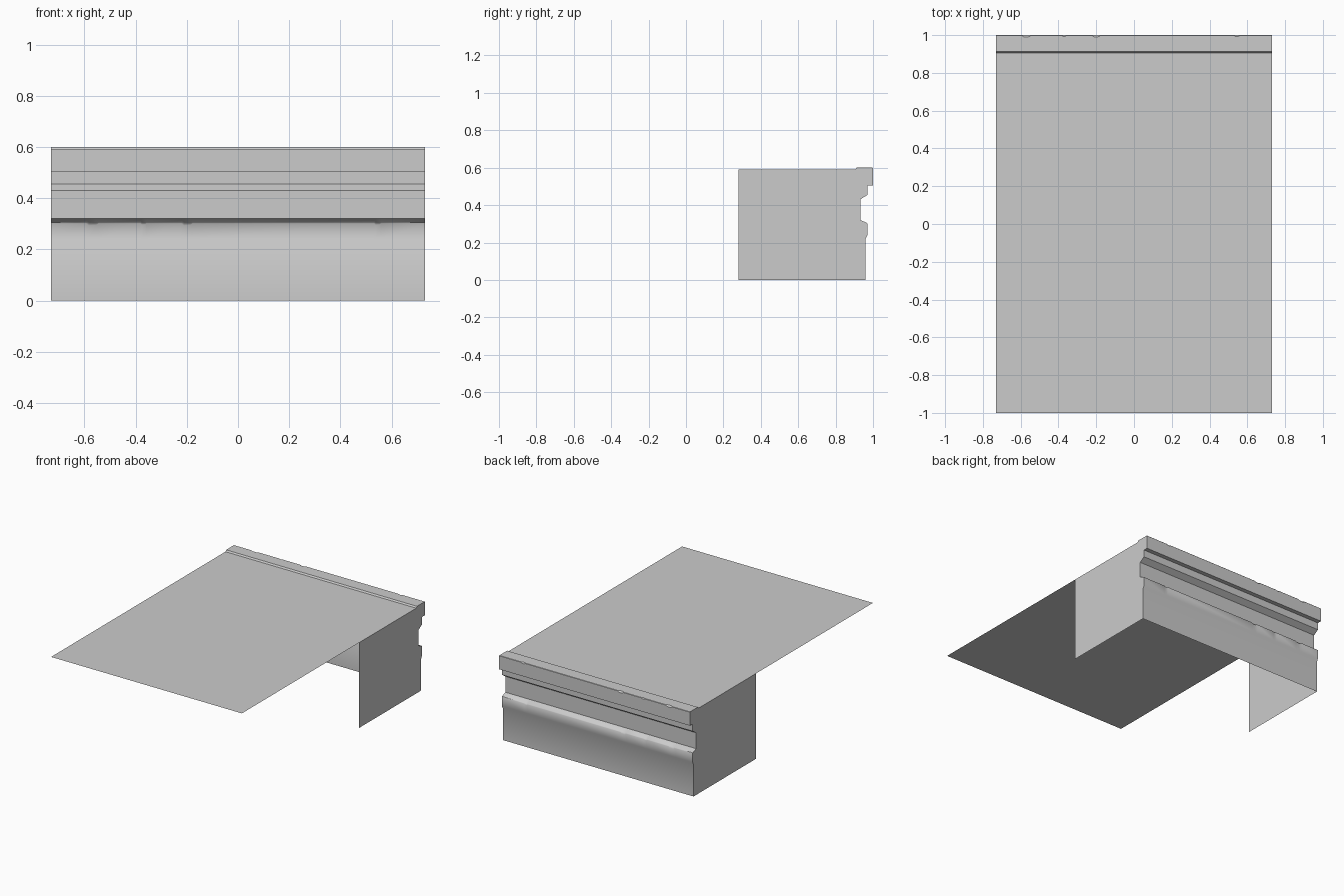
import bpy, bmesh
from math import radians

if "Cube" in bpy.data.objects:
    bpy.data.objects.remove(bpy.data.objects["Cube"])

W = 0.73          # half width
TOP = 0.59        # roof height
ROOF_EDGE = 0.905
SIDE_START = 0.28


def profile(chip=0.0):
    """Cornice section (y, z) from the bottom to the roof edge; chip wears the arrises."""
    c = 0.002 + chip
    return [(0.96, 0), (0.96, 0.22), (0.97, 0.24),
            (0.97, 0.303 - c), (0.97 - c, 0.305),
            (0.932, 0.32), (0.932, 0.43), (0.97, 0.455), (0.97, 0.505),
            (1.0, 0.505), (1.0, 0.60 - c), (1.0 - c, 0.60),
            (0.913, 0.60), (ROOF_EDGE, TOP)]


def add_object(name, bm, smooth=False):
    mesh = bpy.data.meshes.new(name)
    bm.to_mesh(mesh)
    bm.free()
    ob = bpy.data.objects.new(name, mesh)
    bpy.context.collection.objects.link(ob)
    if smooth:
        bpy.context.view_layer.objects.active = ob
        ob.select_set(True)
        bpy.ops.object.shade_smooth_by_angle(angle=radians(40))
        ob.select_set(False)
    return ob


def add_panel(name, points):
    bm = bmesh.new()
    bm.faces.new([bm.verts.new(p) for p in points])
    add_object(name, bm)


# moulded wall face, lofted along x with small worn chips on its edges
stations = [(-W, 0)]
for centre, half, depth in [(-0.57, 0.025, 0.008), (-0.37, 0.012, 0.005),
                            (-0.20, 0.022, 0.008), (0.545, 0.014, 0.006)]:
    stations += [(centre - half, 0), (centre - half * 0.5, depth),
                 (centre + half * 0.6, depth * 0.8), (centre + half, 0)]
stations.append((W, 0))

bm = bmesh.new()
rows = [[bm.verts.new((x, y, z)) for y, z in profile(c)] for x, c in stations]
for a, b in zip(rows, rows[1:]):
    for i in range(len(a) - 1):
        bm.faces.new((a[i], a[i + 1], b[i + 1], b[i]))
# outward facing is +y
bm.normal_update()
bm.faces.ensure_lookup_table()
if bm.faces[0].normal.y < 0:
    bmesh.ops.reverse_faces(bm, faces=bm.faces[:])
add_object("moulded_wall", bm, smooth=True)

# flat roof sheet
add_panel("roof", [(-W, -1, TOP), (W, -1, TOP), (W, ROOF_EDGE, TOP), (-W, ROOF_EDGE, TOP)])

# side walls following the moulding outline
outline = [(SIDE_START, 0)] + profile() + [(SIDE_START, TOP)]
add_panel("right_wall", [(W, y, z) for y, z in outline])
add_panel("left_wall", [(-W, y, z) for y, z in reversed(outline)])
